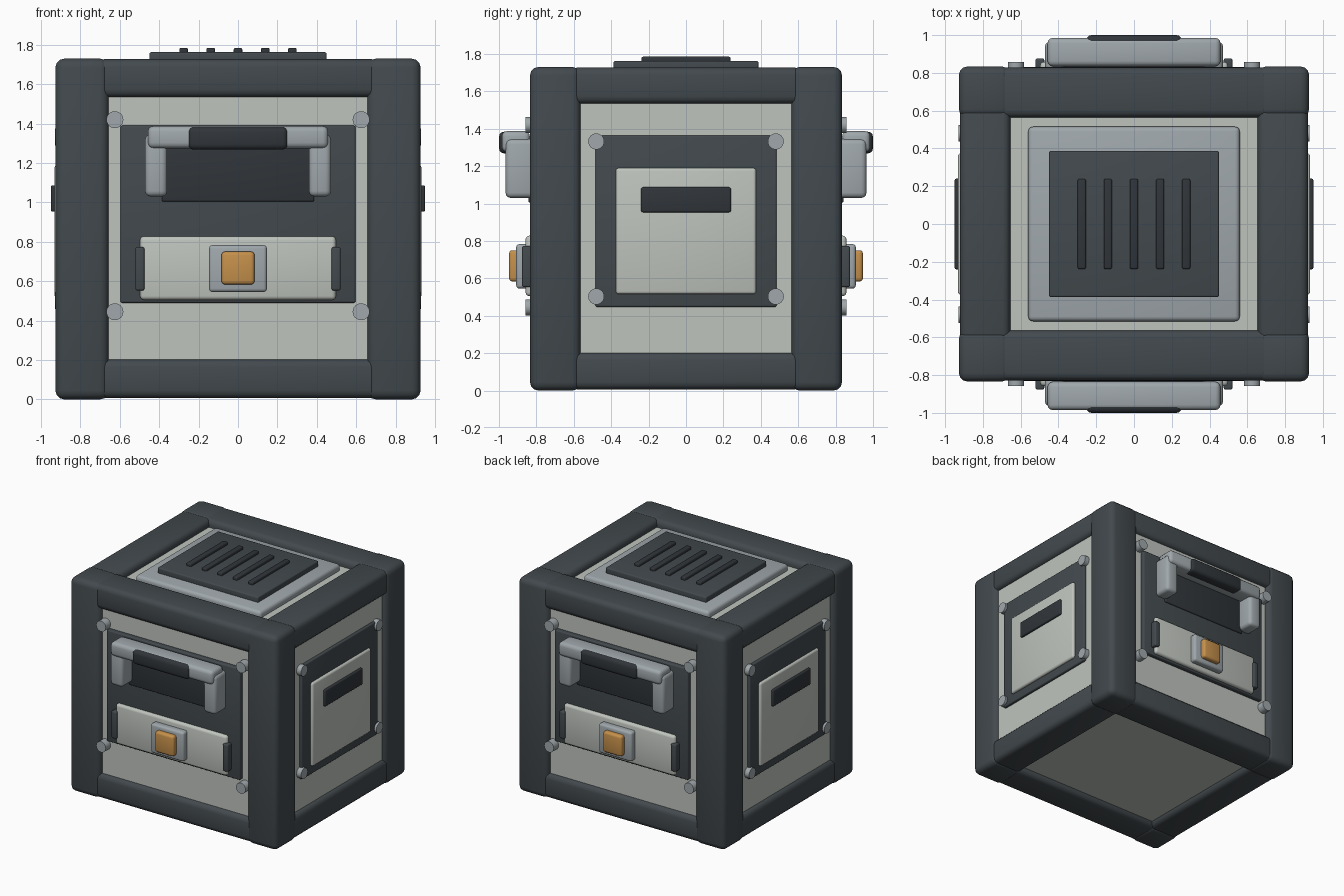
import bpy, bmesh
from math import pi
from mathutils import Matrix

if "Cube" in bpy.data.objects:
    bpy.data.objects.remove(bpy.data.objects["Cube"])


def material(name, rgb):
    m = bpy.data.materials.new(name)
    m.diffuse_color = (*rgb, 1)
    m.use_nodes = True
    m.node_tree.nodes["Principled BSDF"].inputs["Base Color"].default_value = m.diffuse_color
    return m


DARK = material("dark_grey", (0.055, 0.067, 0.075))
BLACK = material("near_black", (0.03, 0.036, 0.042))
LIGHT = material("pale_grey", (0.52, 0.55, 0.51))
STEEL = material("steel_grey", (0.35, 0.39, 0.41))
ORANGE = material("orange", (0.56, 0.28, 0.07))


def finish(name, bm, mat, turn):
    me = bpy.data.meshes.new(name)
    bm.transform(Matrix.Rotation(turn, 4, 'Z'))
    bm.to_mesh(me)
    bm.free()
    me.materials.append(mat)
    ob = bpy.data.objects.new(name, me)
    bpy.context.collection.objects.link(ob)
    bpy.context.view_layer.objects.active = ob
    for o in bpy.context.selected_objects:
        o.select_set(False)
    ob.select_set(True)
    bpy.ops.object.shade_smooth_by_angle(angle=0.6)
    return ob


def box(name, xs, ys, zs, mat, bevel=0.012, turn=0.0):
    """Rounded box given by its extents, optionally turned about the z axis."""
    bm = bmesh.new()
    bmesh.ops.create_cube(bm, size=1)
    for v in bm.verts:
        v.co = [(a + b) / 2 + c * (b - a) for c, (a, b) in zip(v.co, (xs, ys, zs))]
    if bevel:
        bmesh.ops.bevel(bm, geom=bm.edges[:], offset=bevel, segments=3,
                        profile=0.5, affect='EDGES')
    return finish(name, bm, mat, turn)


def bolt(name, x, z, y0, y1, turn):
    """Round bolt head facing -y before turning."""
    bm = bmesh.new()
    bmesh.ops.create_cone(bm, cap_ends=True, segments=24, radius1=0.043,
                          radius2=0.043, depth=abs(y1 - y0))
    bm.transform(Matrix.Translation((x, (y0 + y1) / 2, z)) @ Matrix.Rotation(pi / 2, 4, 'X'))
    return finish(name, bm, STEEL, turn)


def span(half):
    return (-half, half)


# Inner body
box("body_core", span(0.89), span(0.795), (0.05, 1.67), LIGHT, 0)

# Frame: corner posts and the rails between them
for sx in (-1, 1):
    for sy in (-1, 1):
        box("corner_post", sorted((sx * 0.655, sx * 0.927)),
            sorted((sy * 0.563, sy * 0.834)), (0, 1.73), DARK, 0.045)
for zs in ((0.006, 0.204), (1.533, 1.727)):
    for s in (-1, 1):
        box("long_rail", span(0.72), sorted((s * 0.563, s * 0.828)), zs, DARK, 0.04)
        box("side_rail", sorted((s * 0.655, s * 0.921)), span(0.62), zs, DARK, 0.04)

# Top vent
box("lid_plate", span(0.56), span(0.515), (1.64, 1.72), STEEL, 0.025)
box("vent_plate", span(0.45), span(0.387), (1.70, 1.763), DARK, 0.01)
for i in range(-2, 3):
    box("vent_bar", (i * 0.138 - 0.022, i * 0.138 + 0.022), span(0.238),
        (1.75, 1.785), BLACK, 0.009)

# Front and back faces with handle and latch
for turn in (0, pi):
    box("face_plate", span(0.597), (-0.83, -0.78), (0.49, 1.39), DARK, 0.01, turn)
    box("handle_recess", span(0.387), (-0.842, -0.8), (1.005, 1.32), BLACK, 0.008, turn)
    box("latch_panel", span(0.497), (-0.858, -0.8), (0.505, 0.828), LIGHT, 0.02, turn)
    box("latch_base", span(0.147), (-0.908, -0.84), (0.545, 0.783), STEEL, 0.018, turn)
    box("latch_button", span(0.084), (-0.946, -0.88), (0.583, 0.75), ORANGE, 0.018, turn)
    for s in (-1, 1):
        box("latch_clip", sorted((s * 0.475, s * 0.521)), (-0.877, -0.82),
            (0.553, 0.773), DARK, 0.01, turn)
        box("handle_post", sorted((s * 0.36, s * 0.472)), (-0.965, -0.81),
            (1.03, 1.345), STEEL, 0.028, turn)
        for z in (0.445, 1.42):
            bolt("face_bolt", s * 0.625, z, -0.857, -0.78, turn)
    box("handle_bar", span(0.458), (-0.985, -0.835), (1.275, 1.387), STEEL, 0.028, turn)
    box("handle_grip", span(0.253), (-1.0, -0.9), (1.268, 1.384), BLACK, 0.028, turn)

# Right and left faces with layered plates
for turn in (pi / 2, -pi / 2):
    box("side_plate", span(0.485), (-0.912, -0.87), (0.447, 1.365), DARK, 0.01, turn)
    box("side_panel", span(0.375), (-0.932, -0.88), (0.515, 1.19), LIGHT, 0.016, turn)
    box("side_slot", span(0.24), (-0.95, -0.9), (0.953, 1.087), BLACK, 0.01, turn)
    for x in (-0.48, 0.48):
        for z in (0.503, 1.332):
            bolt("side_bolt", x, z, -0.93, -0.88, turn)
